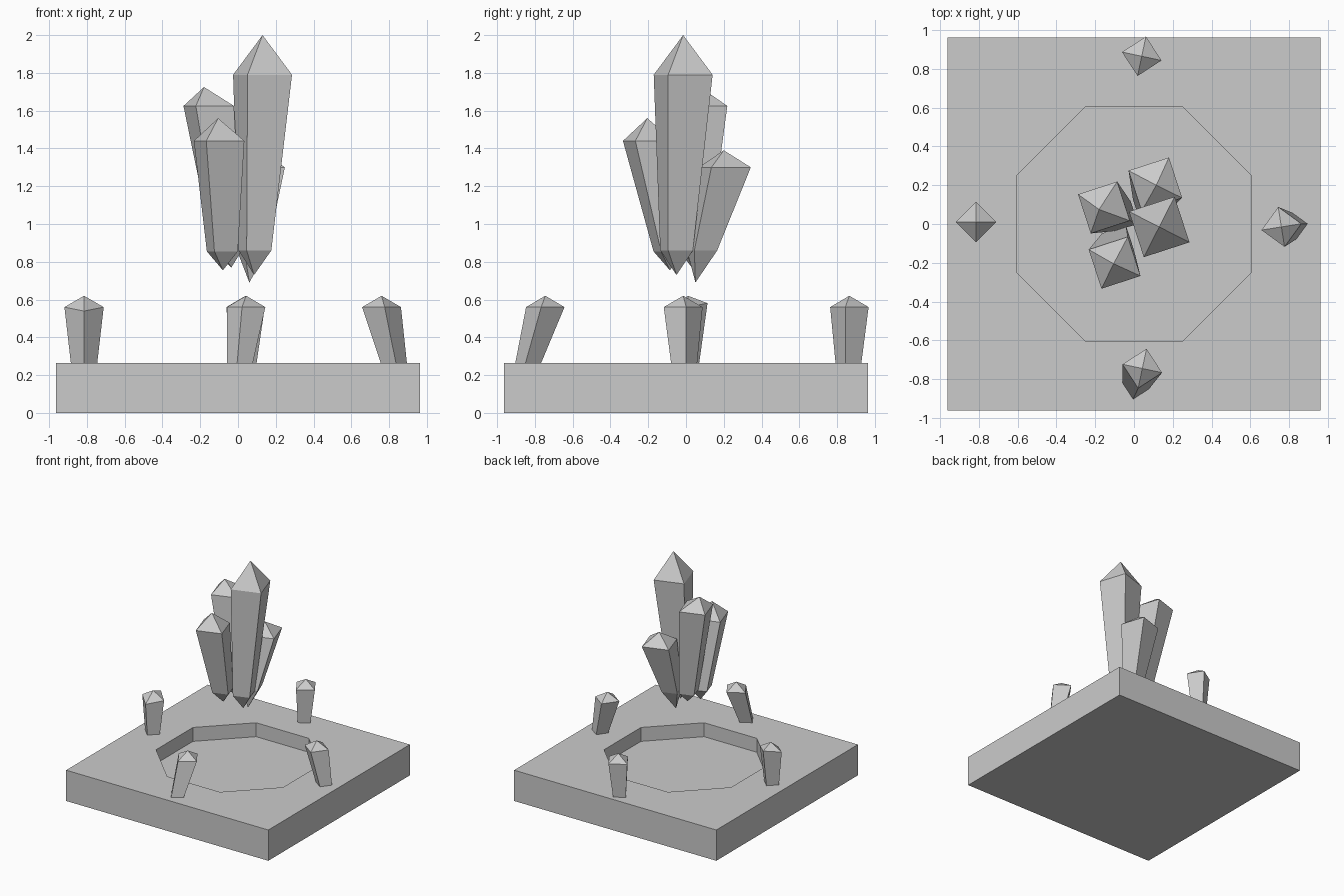
import bpy
import bmesh
from math import cos, sin, radians, pi
from mathutils import Vector

if "Cube" in bpy.data.objects:
    bpy.data.objects.remove(bpy.data.objects["Cube"])

# Single plain stone colour
stone = bpy.data.materials.new("grey_stone")
stone.use_nodes = True
GREY = (0.6, 0.6, 0.6, 1)
stone.diffuse_color = GREY
stone.node_tree.nodes["Principled BSDF"].inputs["Base Color"].default_value = GREY


def add_object(name, bm):
    bmesh.ops.recalc_face_normals(bm, faces=bm.faces)
    mesh = bpy.data.meshes.new(name)
    bm.to_mesh(mesh)
    bm.free()
    mesh.materials.append(stone)
    obj = bpy.data.objects.new(name, mesh)
    bpy.context.collection.objects.link(obj)
    return obj


def crystal(name, tip, low, low_r, high, high_r, apex, turn, slope=0):
    """Four-sided shard: bottom tip, lower ring, upper ring, top apex."""
    bm = bmesh.new()

    def ring(centre, radius, tilt):
        verts = []
        for i in range(4):
            a = radians(turn) + i * pi / 2
            off = Vector((cos(a), sin(a), tilt * sin(a))) * radius
            verts.append(bm.verts.new(Vector(centre) + off))
        return verts

    bottom, top = bm.verts.new(tip), bm.verts.new(apex)
    lower, upper = ring(low, low_r, 0), ring(high, high_r, slope)
    for i in range(4):
        j = (i + 1) % 4
        bm.faces.new((bottom, lower[j], lower[i]))
        bm.faces.new((lower[i], lower[j], upper[j], upper[i]))
        bm.faces.new((upper[i], upper[j], top))
    return add_object(name, bm)


# Square plinth with an octagonal recess
HALF, TOP, DEPTH, FLAT = 0.963, 0.265, 0.12, 0.605
bm = bmesh.new()
bmesh.ops.create_cube(bm, size=1)
bmesh.ops.scale(bm, vec=(2 * HALF, 2 * HALF, TOP), verts=bm.verts)
bmesh.ops.translate(bm, vec=(0, 0, TOP / 2), verts=bm.verts)
plinth = add_object("plinth", bm)

bm = bmesh.new()
radius = FLAT / cos(pi / 8)
corners = [bm.verts.new((radius * cos((i + 0.5) * pi / 4),
                         radius * sin((i + 0.5) * pi / 4), TOP - DEPTH))
           for i in range(8)]
floor = bm.faces.new(corners)
walls = bmesh.ops.extrude_face_region(bm, geom=[floor])["geom"]
bmesh.ops.translate(bm, vec=(0, 0, 2 * DEPTH),
                    verts=[v for v in walls if isinstance(v, bmesh.types.BMVert)])
cutter = add_object("recess_cutter", bm)
cutter.hide_render = True

cut = plinth.modifiers.new("recess", "BOOLEAN")
cut.operation = "DIFFERENCE"
cut.solver = "EXACT"
cut.object = cutter
bpy.context.view_layer.objects.active = plinth
bpy.ops.object.modifier_apply(modifier=cut.name)
bpy.data.objects.remove(cutter)

# Floating cluster of four large crystals
crystal("main_crystal", (0.085, -0.05, 0.73), (0.09, -0.05, 0.86), 0.097,
        (0.13, -0.015, 1.79), 0.175, (0.13, -0.015, 2.0), 63)
crystal("front_crystal", (-0.08, -0.085, 0.755), (-0.083, -0.09, 0.855), 0.092,
        (-0.1, -0.2, 1.44), 0.15, (-0.105, -0.205, 1.56), 63)
crystal("right_crystal", (-0.035, 0.03, 0.77), (-0.055, 0.04, 0.86), 0.085,
        (-0.155, 0.085, 1.625), 0.15, (-0.18, 0.075, 1.725), 63)
crystal("back_crystal", (0.06, 0.05, 0.69), (0.075, 0.085, 0.86), 0.09,
        (0.11, 0.205, 1.3), 0.155, (0.115, 0.2, 1.39), 63)

# Small crystals standing on each side of the plinth: foot xy, head xy, turn, tilt
small = {
    "right": ((-0.815, 0.0), (-0.815, 0.01), 0, 0.2),
    "left": ((0.825, -0.01), (0.76, -0.015), 9, 0),
    "front": ((0.01, -0.835), (0.043, -0.745), -12, 0),
    "back": ((0.03, 0.86), (0.04, 0.865), -12, 0),
}
for side, (foot, head, turn, tilt) in small.items():
    crystal("small_crystal_" + side, (*foot, TOP - 0.06), (*foot, TOP), 0.07,
            (*head, 0.56), 0.104, (*head, 0.62), turn, tilt)
